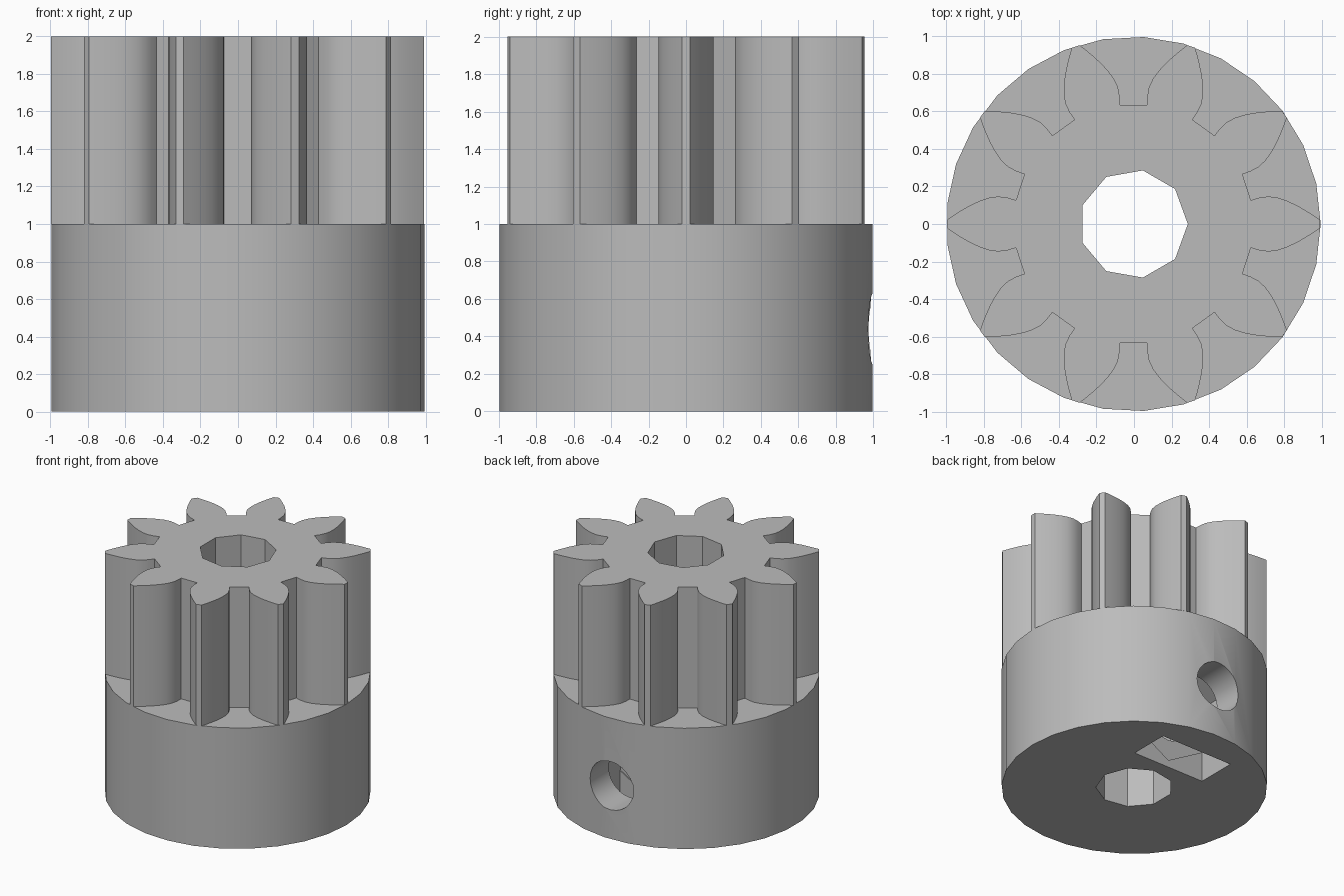
import bpy, bmesh
from math import sin, cos, pi, radians

cube = bpy.data.objects.get("Cube")
if cube:
    bpy.data.objects.remove(cube, do_unlink=True)

CX = -0.003      # axis of the part
SCREW_Z = 0.44   # height of the set screw

grey = bpy.data.materials.new("plain_grey")
grey.use_nodes = True
grey.diffuse_color = (0.5, 0.5, 0.5, 1)
grey.node_tree.nodes["Principled BSDF"].inputs["Base Color"].default_value = (0.5, 0.5, 0.5, 1)


def ring(n, r, start=0.0):
    return [(r * cos(start + 2 * pi * i / n), r * sin(start + 2 * pi * i / n)) for i in range(n)]


def prism(name, outline, low, high, axis="Z"):
    """Extrude an outline along z, or (as x, z points) along y."""
    bm = bmesh.new()
    place = (lambda p, h: (p[0] + CX, p[1], h)) if axis == "Z" else (lambda p, h: (p[0] + CX, h, p[1] + SCREW_Z))
    bottom = [bm.verts.new(place(p, low)) for p in outline]
    top = [bm.verts.new(place(p, high)) for p in outline]
    bm.faces.new(bottom)
    bm.faces.new(top)
    for i in range(len(outline)):
        j = (i + 1) % len(outline)
        bm.faces.new((bottom[i], bottom[j], top[j], top[i]))
    bmesh.ops.recalc_face_normals(bm, faces=bm.faces)
    mesh = bpy.data.meshes.new(name)
    bm.to_mesh(mesh)
    bm.free()
    mesh.materials.append(grey)
    obj = bpy.data.objects.new(name, mesh)
    bpy.context.collection.objects.link(obj)
    return obj


def cut(target, cutter):
    mod = target.modifiers.new(cutter.name, "BOOLEAN")
    mod.operation = "DIFFERENCE"
    mod.solver = "EXACT"
    mod.object = cutter
    bpy.context.view_layer.objects.active = target
    bpy.ops.object.modifier_apply(modifier=mod.name)


# Toothed wheel: one flank mirrored into a tooth, repeated ten times
flank = [(0.626, 0.127), (0.67, 0.14), (0.72, 0.147), (0.77, 0.14), (0.82, 0.123),
         (0.87, 0.1), (0.92, 0.071), (0.96, 0.046), (0.995, 0.022)]
tooth = [(x, -y) for x, y in flank] + flank[::-1]
outline = []
for k in range(10):
    a = 2 * pi * k / 10
    outline += [(x * cos(a) - y * sin(a), x * sin(a) + y * cos(a)) for x, y in tooth]
gear = prism("gear_teeth", outline, 1.0, 2.0)

# Round hub below the teeth
hub = prism("hub", ring(29, 0.998), 0.0, 1.0)

# Cutters: shaft bore, set screw hole, nut pocket and its entry slot
bore = prism("bore_cutter", ring(9, 0.29), -0.5, 2.5)
screw = prism("screw_hole_cutter", ring(24, 0.2), 0.0, 1.5, "Y")
nut = prism("nut_pocket_cutter", ring(6, 0.381, pi / 2), 0.39, 0.73, "Y")
slot = prism("nut_slot_cutter", [(-0.33, 0.398), (0.33, 0.398), (0.33, 0.73), (-0.33, 0.73)], -0.3, SCREW_Z)

cut(gear, bore)
for cutter in (bore, nut, slot, screw):
    cut(hub, cutter)
for cutter in (bore, nut, slot, screw):
    bpy.data.objects.remove(cutter, do_unlink=True)

# Smooth curved walls, keep sharp edges
for obj in (gear, hub):
    bpy.ops.object.select_all(action="DESELECT")
    obj.select_set(True)
    bpy.context.view_layer.objects.active = obj
    bpy.ops.object.shade_smooth_by_angle(angle=radians(30))
